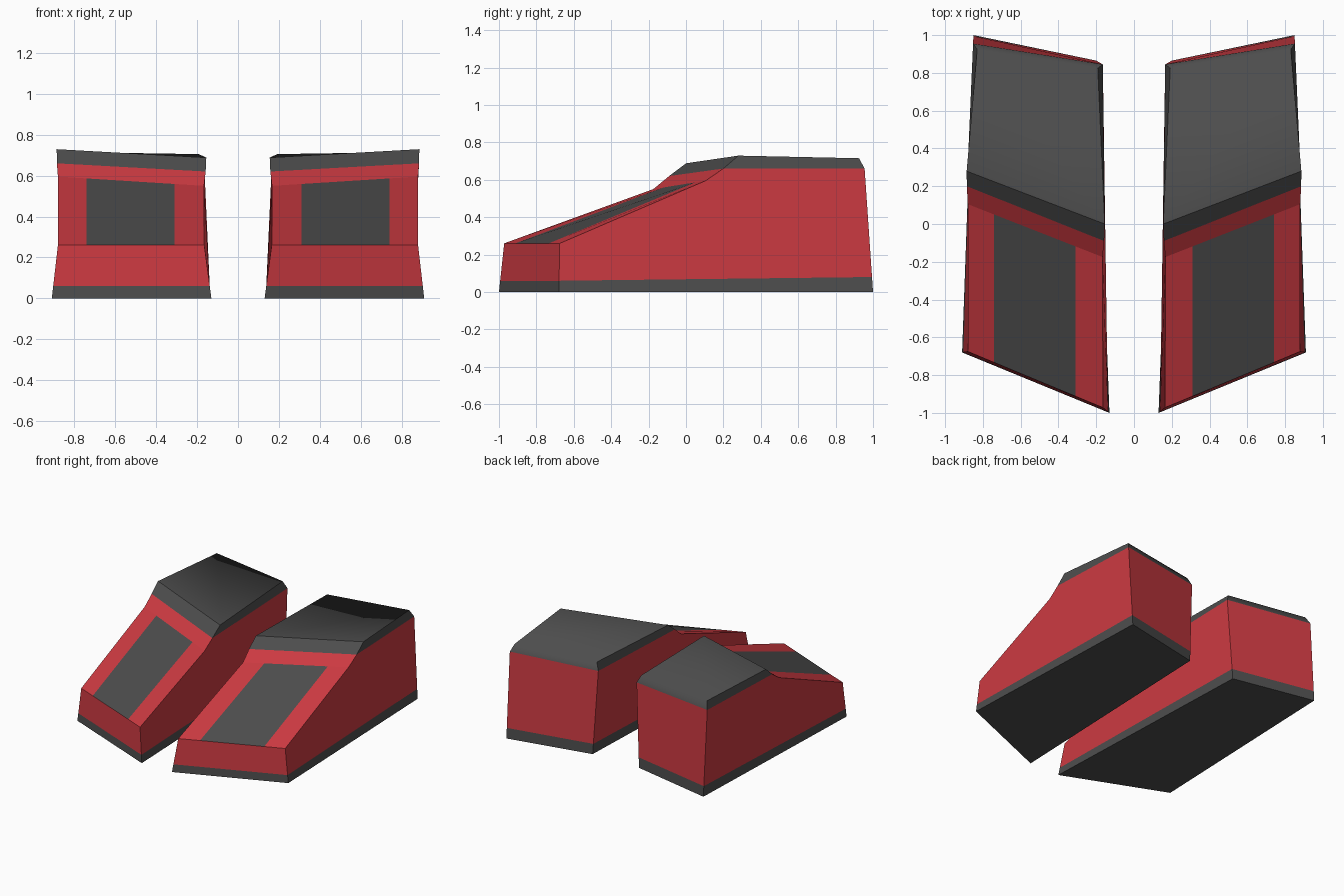
import bpy, bmesh
from mathutils import Vector as V

if "Cube" in bpy.data.objects:
    bpy.data.objects.remove(bpy.data.objects["Cube"])


def material(name, rgb):
    m = bpy.data.materials.new(name)
    m.diffuse_color = (*rgb, 1)
    m.use_nodes = True
    m.node_tree.nodes["Principled BSDF"].inputs["Base Color"].default_value = m.diffuse_color
    return m


RED = material("red", (0.6, 0.042, 0.053))
DARK = material("dark_grey", (0.074, 0.074, 0.074))


def part(name, polys, mat, soft=None):
    """Welded shell, mirrored to the other shoe; only the edge 'soft' is shaded smooth."""
    bm = bmesh.new()
    for p in polys:
        bm.faces.new([bm.verts.new(c) for c in p])
    bmesh.ops.remove_doubles(bm, verts=bm.verts, dist=1e-4)
    if soft:
        mid = (soft[0] + soft[1]) / 2
        for f in bm.faces:
            f.smooth = True
        for e in bm.edges:
            e.smooth = ((e.verts[0].co + e.verts[1].co) / 2 - mid).length < 1e-3
    me = bpy.data.meshes.new(name)
    bm.to_mesh(me)
    bm.free()
    me.materials.append(mat)
    ob = bpy.data.objects.new(name, me)
    bpy.context.collection.objects.link(ob)
    mir = ob.modifiers.new("other_shoe", 'MIRROR')
    mir.use_mirror_merge = False


def at_x(a, b, x):
    return a.lerp(b, (x - a.x) / (b.x - a.x))


# Key points, i = inner side, o = outer side
ground = [V((.13, -1, 0)), V((.91, -.68, 0)), V((.85, 1, 0)), V((.2, .865, 0))]
toe_i, toe_o = V((.165, -.972, .26)), V((.88, -.675, .26))
kink_i, kink_o = V((.166, -.175, .55)), V((.88, .105, .595))
rim_i, rim_o = V((.158, -.09, .62)), V((.885, .2, .66))
heel_i, heel_o = V((.165, .845, .65)), V((.852, .955, .66))
top_i, top_o = V((.155, 0, .688)), V((.886, .28, .729))
back_i, back_o = V((.192, .825, .705)), V((.83, .925, .715))

# Sole: band around the base plus the underside
above = [toe_i, toe_o, heel_o, heel_i]
welt = [g.lerp(t, h / t.z) for g, t, h in zip(ground, above, (.06, .06, .08, .08))]
sole = [[ground[i], ground[(i + 1) % 4], welt[(i + 1) % 4], welt[i]] for i in range(4)]
part("sole", sole + [ground[::-1]], DARK)

# Upper: toe, sides, heel, instep strips beside the panel, band below the collar
wi, wo, who, whi = welt
front = [at_x(toe_i, toe_o, x) for x in (.31, .74)]
rear = [at_x(kink_i, kink_o, x) for x in (.31, .74)]
part("upper", [
    [wi, wo, toe_o, front[1], front[0], toe_i],
    [wo, who, heel_o, rim_o, kink_o, toe_o],
    [whi, wi, toe_i, kink_i, rim_i, heel_i],
    [who, whi, heel_i, heel_o],
    [toe_i, front[0], rear[0], kink_i],
    [front[1], toe_o, kink_o, rear[1]],
    [kink_i, rear[0], rear[1], kink_o, rim_o, rim_i],
], RED)

# Instep panel
part("instep_panel", [[front[0], front[1], rear[1], rear[0]]], DARK)

# Collar: closed top with sloping edges, softened at the heel
part("collar", [
    [rim_i, rim_o, top_o, top_i],
    [rim_o, heel_o, back_o, top_o],
    [heel_o, heel_i, back_i, back_o],
    [heel_i, rim_i, top_i, back_i],
    [top_i, top_o, back_o, back_i],
], DARK, soft=(back_i, back_o))
